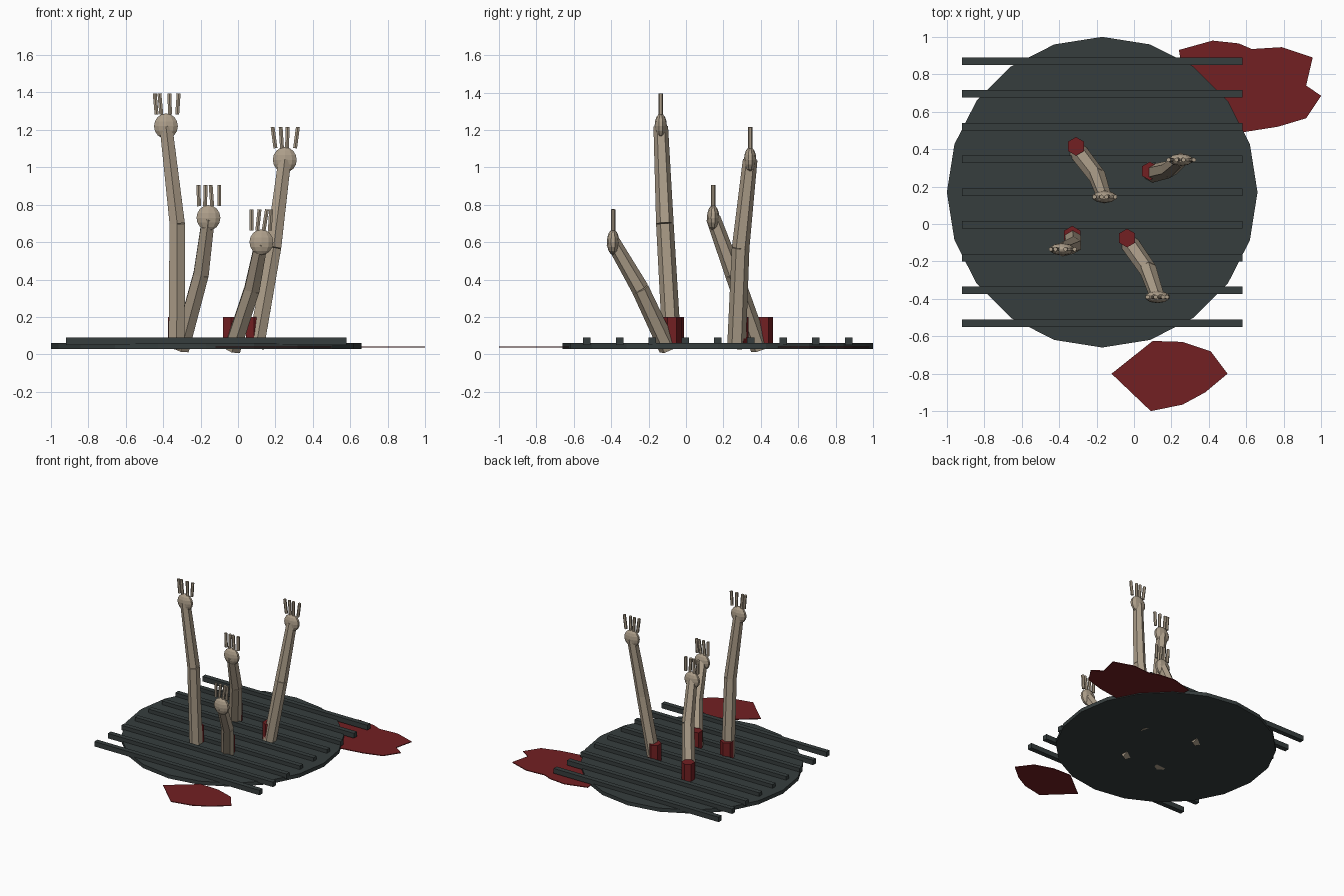
import bpy, bmesh, math
from mathutils import Vector, Matrix

if "Cube" in bpy.data.objects:
    bpy.data.objects.remove(bpy.data.objects["Cube"])


def material(name, rgb):
    m = bpy.data.materials.new(name)
    m.diffuse_color = (*rgb, 1)
    m.use_nodes = True
    m.node_tree.nodes["Principled BSDF"].inputs["Base Color"].default_value = m.diffuse_color
    return m


SLATE = material("dark slate", (0.037, 0.048, 0.048))
BONE = material("pale bone", (0.42, 0.345, 0.255))
RED = material("dark red", (0.17, 0.014, 0.016))


def finish(name, bm, mat):
    bmesh.ops.recalc_face_normals(bm, faces=bm.faces)
    me = bpy.data.meshes.new(name)
    bm.to_mesh(me)
    bm.free()
    me.materials.append(mat)
    ob = bpy.data.objects.new(name, me)
    bpy.context.collection.objects.link(ob)
    return ob


def rod(bm, a, b, r1, r2, sides, turn=0.0):
    """Tapered prism running from point a to point b."""
    a, b = Vector(a), Vector(b)
    d = b - a
    m = (Matrix.Translation((a + b) / 2) @ Vector((0, 0, 1)).rotation_difference(d).to_matrix().to_4x4()
         @ Matrix.Rotation(turn, 4, 'Z'))
    bmesh.ops.create_cone(bm, cap_ends=True, segments=sides, radius1=r1, radius2=r2,
                          depth=d.length, matrix=m)


# Round grate plate
bm = bmesh.new()
rod(bm, (-0.17, 0.17, 0.03), (-0.17, 0.17, 0.06), 0.83, 0.83, 20)
finish("grate_plate", bm, SLATE)

# Grate bars
for i in range(9):
    bm = bmesh.new()
    bmesh.ops.create_cube(bm, size=1, matrix=Matrix.Translation((-0.17, -0.53 + 0.175 * i, 0.07))
                          @ Matrix.Diagonal((1.5, 0.04, 0.04, 1)))
    finish(f"grate_bar_{i + 1}", bm, SLATE)

# Arms: cuff centre, arm base, elbow, hand, finger (bottom x, top x) offsets
ARMS = [
    ((-0.33, -0.06), (-0.328, -0.075, 0.03), (-0.325, -0.113, 0.70), (-0.385, -0.135, 1.22),
     [(-0.05, -0.06), (-0.025, -0.035), (0.022, 0.018), (0.06, 0.068)]),
    ((0.085, 0.283), (0.095, 0.27, 0.035), (0.19, 0.292, 0.57), (0.25, 0.343, 1.04),
     [(-0.05, -0.065), (-0.015, -0.022), (0.012, 0.015), (0.055, 0.07)]),
    ((-0.31, 0.415), (-0.305, 0.395, 0.03), (-0.197, 0.255, 0.43), (-0.158, 0.145, 0.73),
     [(-0.05, -0.054), (-0.018, -0.015), (0.02, 0.012), (0.058, 0.058)]),
    ((-0.037, -0.075), (-0.03, -0.095, 0.03), (0.075, -0.245, 0.35), (0.125, -0.39, 0.60),
     [(-0.053, -0.053), (-0.022, -0.01), (0.012, 0.03), (0.045, 0.052)]),
]
for n, (cuff, base, elbow, hand, fingers) in enumerate(ARMS, 1):
    bm = bmesh.new()
    rod(bm, (*cuff, 0.05), (*cuff, 0.2), 0.05, 0.05, 6)
    finish(f"cuff_{n}", bm, RED)

    bm = bmesh.new()
    rod(bm, base, elbow, 0.05, 0.047, 6)
    finish(f"forearm_lower_{n}", bm, BONE)
    bm = bmesh.new()
    rod(bm, elbow, hand, 0.047, 0.039, 6)
    finish(f"forearm_upper_{n}", bm, BONE)

    # Flattened palm
    bm = bmesh.new()
    bmesh.ops.create_uvsphere(bm, u_segments=10, v_segments=8, radius=1,
                              matrix=Matrix.Translation(hand) @ Matrix.Diagonal((0.067, 0.033, 0.068, 1)))
    finish(f"palm_{n}", bm, BONE)

    # Fingers
    bm = bmesh.new()
    x, y, z = hand
    for lo, hi in fingers:
        rod(bm, (x + lo, y, z + 0.062), (x + hi, y, z + 0.175), 0.012, 0.012, 6)
    finish(f"fingers_{n}", bm, BONE)

# Flat puddles
PUDDLES = [
    [(0.24, 0.93), (0.42, 0.98), (0.56, 0.965), (0.63, 0.935), (0.79, 0.945), (0.955, 0.89),
     (0.92, 0.74), (1.0, 0.685), (0.92, 0.565), (0.77, 0.52), (0.58, 0.49), (0.4, 0.54), (0.28, 0.7)],
    [(-0.12, -0.80), (0.1, -0.625), (0.26, -0.63), (0.41, -0.68), (0.5, -0.8), (0.38, -0.9),
     (0.26, -0.965), (0.09, -1.0)],
]
for n, pts in enumerate(PUDDLES, 1):
    bm = bmesh.new()
    f = bm.faces.new([bm.verts.new((x, y, 0.036)) for x, y in pts])
    g = bmesh.ops.extrude_face_region(bm, geom=[f])
    bmesh.ops.translate(bm, vec=(0, 0, 0.006), verts=[v for v in g["geom"] if isinstance(v, bmesh.types.BMVert)])
    finish(f"puddle_{n}", bm, RED)
